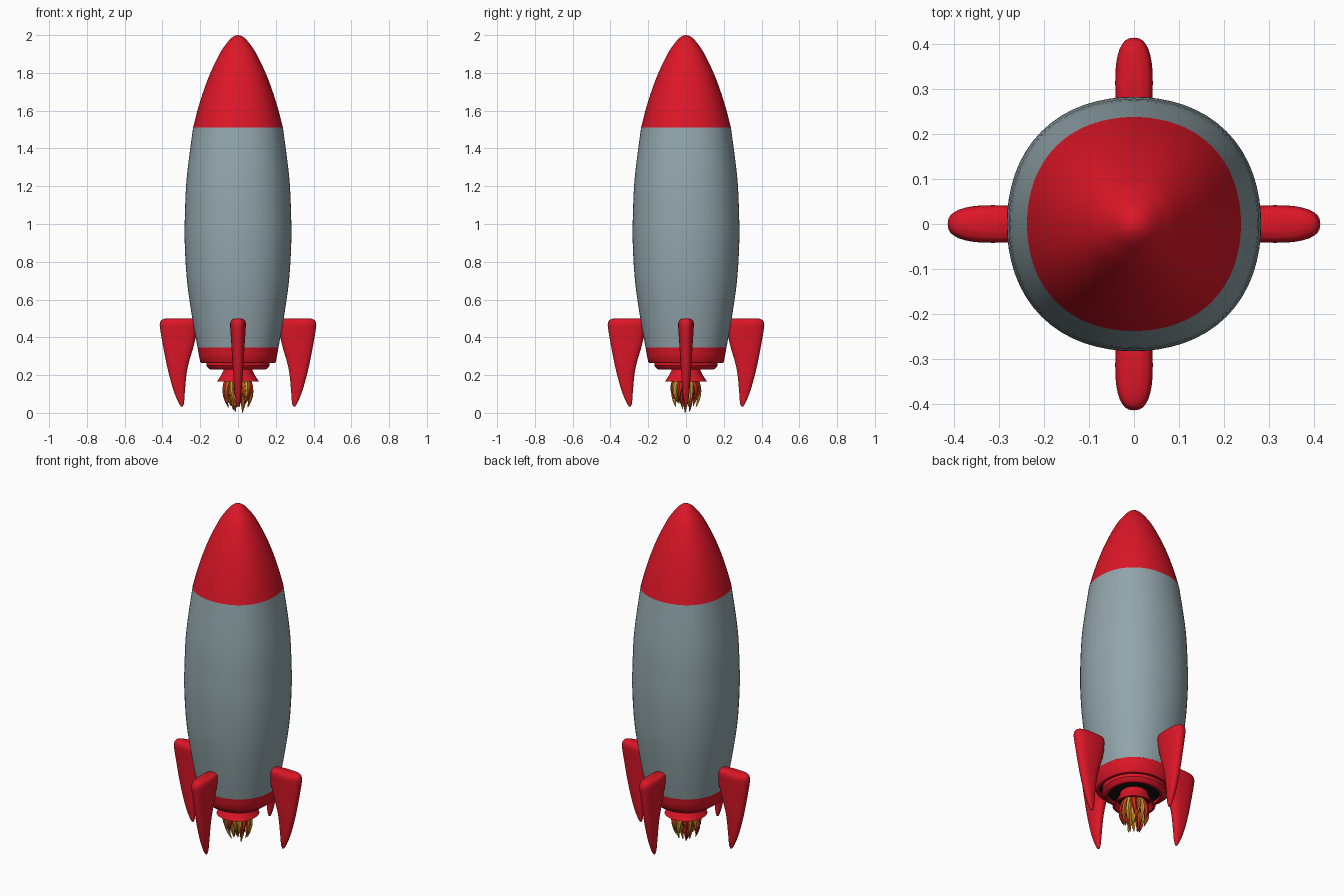
import bpy, bmesh, random
from math import sin, cos, pi, radians, copysign

if "Cube" in bpy.data.objects:
    bpy.data.objects.remove(bpy.data.objects["Cube"])

random.seed(4)


def material(name, rgb):
    m = bpy.data.materials.new(name)
    m.diffuse_color = (*rgb, 1)
    m.use_nodes = True
    m.node_tree.nodes["Principled BSDF"].inputs["Base Color"].default_value = m.diffuse_color
    return m


RED = material("red", (0.72, 0.008, 0.02))
STEEL = material("steel", (0.29, 0.38, 0.41))
DARK = material("dark", (0.006, 0.006, 0.006))
FLAMES = [material("flame_orange", (0.6, 0.12, 0.01)),
          material("flame_yellow", (0.65, 0.38, 0.03)),
          material("flame_red", (0.6, 0.02, 0.01))]


def loft(name, rings, mat, caps=True, angle=35):
    """Skin a list of equal-length point rings."""
    bm = bmesh.new()
    rows = [[bm.verts.new(p) for p in ring] for ring in rings]
    n = len(rows[0])
    for a, b in zip(rows, rows[1:]):
        for i in range(n):
            j = (i + 1) % n
            bm.faces.new((a[i], a[j], b[j], b[i]))
    if caps:
        bm.faces.new(rows[0][::-1])
        bm.faces.new(rows[-1])
    bmesh.ops.recalc_face_normals(bm, faces=bm.faces)
    me = bpy.data.meshes.new(name)
    bm.to_mesh(me)
    bm.free()
    ob = bpy.data.objects.new(name, me)
    bpy.context.collection.objects.link(ob)
    me.materials.append(mat)
    bpy.ops.object.select_all(action='DESELECT')
    ob.select_set(True)
    bpy.context.view_layer.objects.active = ob
    bpy.ops.object.shade_smooth_by_angle(angle=radians(angle))
    return ob


def squircle(r, z, n=64):
    """Softly squared circle, flatter towards the x and y axes."""
    pts = []
    for i in range(n):
        t = 2 * pi * i / n
        k = r * (1 + 0.0145 * (1 - cos(4 * t)))
        pts.append((k * cos(t), k * sin(t), z))
    return pts


def smooth(keys, steps=5):
    """Catmull-Rom through tuples of any size."""
    out = []
    for i in range(len(keys) - 1):
        p0, p1, p2 = keys[max(i - 1, 0)], keys[i], keys[i + 1]
        p3 = keys[min(i + 2, len(keys) - 1)]
        for s in range(steps):
            t = s / steps
            out.append(tuple(
                0.5 * (2 * b + (c - a) * t + (2 * a - 5 * b + 4 * c - d) * t * t
                       + (3 * b - a - 3 * c + d) * t ** 3)
                for a, b, c, d in zip(p0, p1, p2, p3)))
    return out + [keys[-1]]


def lathe(name, profile, mat, caps=True):
    return loft(name, [squircle(r, z) for r, z in profile], mat, caps)


# Hull and nose
lathe("hull", smooth([(0.214, 0.345), (0.242, 0.5), (0.27, 0.7), (0.282, 0.9),
                      (0.281, 1.05), (0.271, 1.25), (0.238, 1.51)]), STEEL)
lathe("nose_cone", smooth([(0.238, 1.51), (0.215, 1.6), (0.184, 1.7), (0.146, 1.8),
                           (0.098, 1.9), (0.065, 1.95), (0.038, 1.982),
                           (0.018, 1.996), (0.002, 2.0)]), RED)

# Tail ring and stepped engine bells, each open below with a dark recess
lathe("tail_ring", [(0.214, 0.346), (0.208, 0.31), (0.2, 0.27), (0.193, 0.263),
                    (0.18, 0.263), (0.18, 0.285)], RED, False)
lathe("tail_recess", [(0.182, 0.285), (0.182, 0.281)], DARK)
lathe("engine_step", [(0.165, 0.284), (0.168, 0.252), (0.16, 0.24), (0.148, 0.23),
                      (0.136, 0.23), (0.136, 0.25)], RED, False)
lathe("engine_recess", [(0.138, 0.25), (0.138, 0.246)], DARK)
lathe("nozzle", [(0.072, 0.25), (0.078, 0.222), (0.092, 0.195), (0.112, 0.165),
                 (0.1, 0.165), (0.08, 0.2)], RED, False)
lathe("nozzle_recess", [(0.082, 0.2), (0.082, 0.196)], DARK)


# Fins: horizontal sections given as inner edge, outer edge, half thickness, height
FIN = smooth([(0.292, 0.302, 0.005, 0.033), (0.285, 0.318, 0.012, 0.06),
              (0.28, 0.345, 0.02, 0.13), (0.267, 0.374, 0.028, 0.24),
              (0.233, 0.398, 0.035, 0.36), (0.215, 0.413, 0.041, 0.45),
              (0.212, 0.413, 0.041, 0.475), (0.215, 0.405, 0.034, 0.492),
              (0.225, 0.385, 0.018, 0.5)], 4)


def fin_section(inner, outer, half, z, turn, n=32):
    pts = []
    for i in range(n):
        t = 2 * pi * i / n
        c, s = cos(t), sin(t)
        x = (inner + outer) / 2 + (outer - inner) / 2 * copysign(abs(c) ** 0.8, c)
        y = half * copysign(abs(s) ** 0.8, s)
        pts.append((x * cos(turn) - y * sin(turn), x * sin(turn) + y * cos(turn), z))
    return pts


for k, side in enumerate(("right", "back", "left", "front")):
    loft(side + "_fin", [fin_section(*s, k * pi / 2) for s in FIN], RED, True, 50)


# Exhaust: a cluster of bent, tapering tongues
def flame(index, dist, ang, width, bottom):
    rings = []
    twist = random.uniform(-0.5, 0.5)
    for s in range(7):
        t = s / 6
        d = dist * (0.8 + 0.55 * sin(pi * t * 0.8) - 0.15 * t)
        a = ang + twist * t * t
        w = width * (1 - t ** 2.2) + 0.002
        z = 0.2 + (bottom - 0.2) * t
        rings.append([(d * cos(a) + w * cos(q * pi / 3 + twist),
                       d * sin(a) + w * sin(q * pi / 3 + twist), z) for q in range(6)])
    loft("flame_%02d" % index, rings, FLAMES[index % 3], True, 40)


for i in range(15):
    flame(i, 0.055, 2 * pi * i / 15, random.uniform(0.013, 0.018), random.uniform(0.025, 0.08))
for i in range(6):
    flame(15 + i, 0.024, 2 * pi * i / 6, 0.02, 0.0 if i == 0 else random.uniform(0.005, 0.04))
